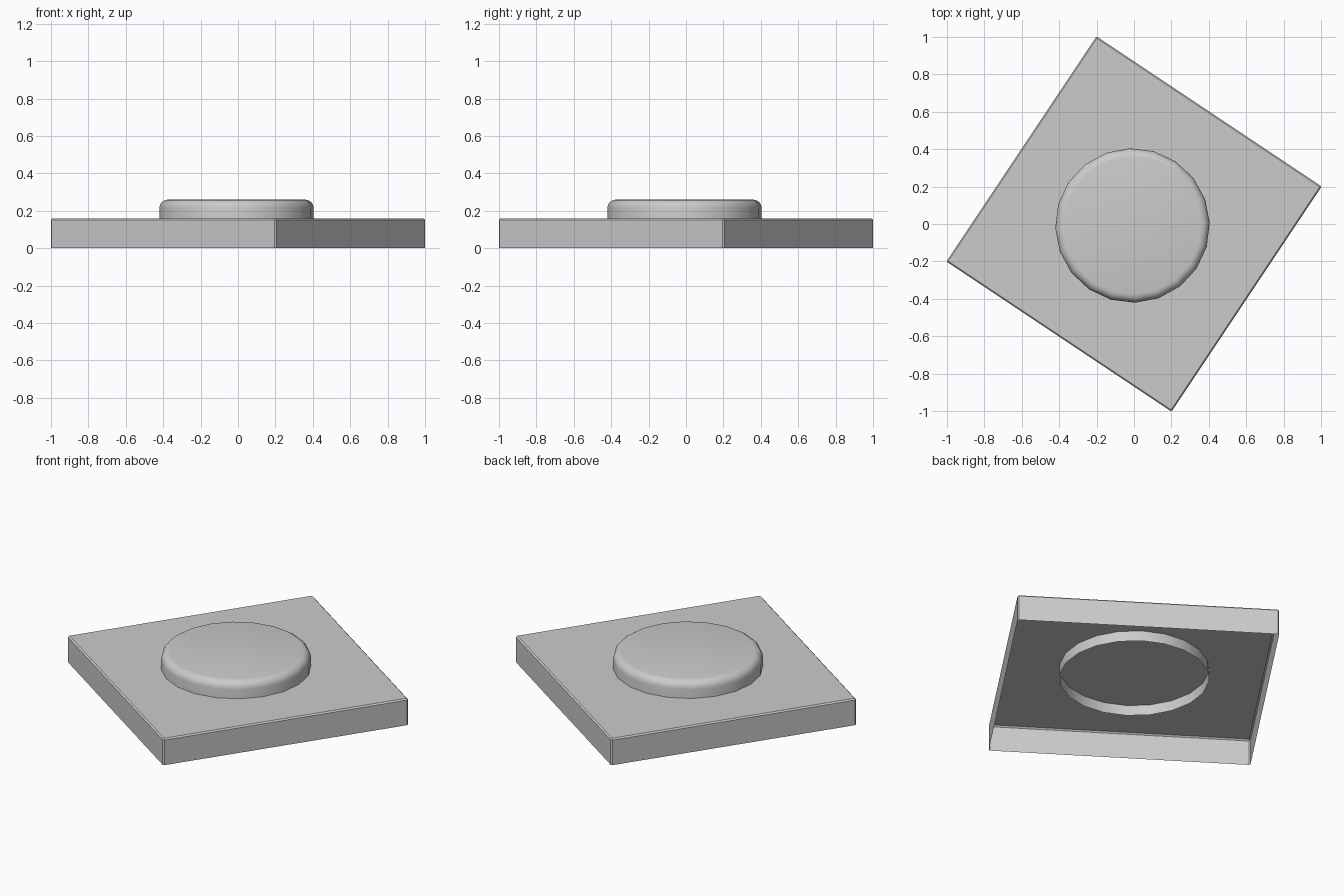
import bpy, bmesh, math

if "Cube" in bpy.data.objects:
    bpy.data.objects.remove(bpy.data.objects["Cube"])


def finish(name, bm, angle):
    """Turn a bmesh into a named object with smooth-by-angle shading."""
    bmesh.ops.recalc_face_normals(bm, faces=bm.faces)
    mesh = bpy.data.meshes.new(name)
    bm.to_mesh(mesh)
    bm.free()
    obj = bpy.data.objects.new(name, mesh)
    bpy.context.collection.objects.link(obj)
    bpy.ops.object.select_all(action='DESELECT')
    obj.select_set(True)
    bpy.context.view_layer.objects.active = obj
    bpy.ops.object.shade_smooth_by_angle(angle=math.radians(angle))
    return obj


def open_prism(sides, radius, z0, z1, turn, cx=0.0, cy=0.0):
    """Prism with walls and a top, left open underneath."""
    bm = bmesh.new()
    low, high = [], []
    for i in range(sides):
        a = turn + 2 * math.pi * i / sides
        x, y = cx + radius * math.cos(a), cy + radius * math.sin(a)
        low.append(bm.verts.new((x, y, z0)))
        high.append(bm.verts.new((x, y, z1)))
    for i in range(sides):
        j = (i + 1) % sides
        bm.faces.new((low[i], low[j], high[j], high[i]))
    bm.faces.new(high)
    bmesh.ops.recalc_face_normals(bm, faces=bm.faces)
    return bm


# Square base plate: hollow underneath, fine chamfer on top and corner edges
bm = open_prism(4, 1.448 / math.sqrt(2), 0.0, 0.16, math.atan2(0.2, 1.0))
edges = [e for e in bm.edges if len(e.link_faces) == 2]
bmesh.ops.bevel(bm, geom=edges, offset=0.008, segments=1,
                profile=0.5, affect='EDGES')
finish("base_plate", bm, 30)

# Round button: rounded upper rim, open skirt reaching below the plate surface
bm = open_prism(20, 0.413, 0.097, 0.26, math.radians(2), -0.008, -0.008)
rim = [e for e in bm.edges if all(v.co.z > 0.25 for v in e.verts)]
bmesh.ops.bevel(bm, geom=rim, offset=0.045, segments=4,
                profile=0.5, affect='EDGES')
finish("round_button", bm, 40)
